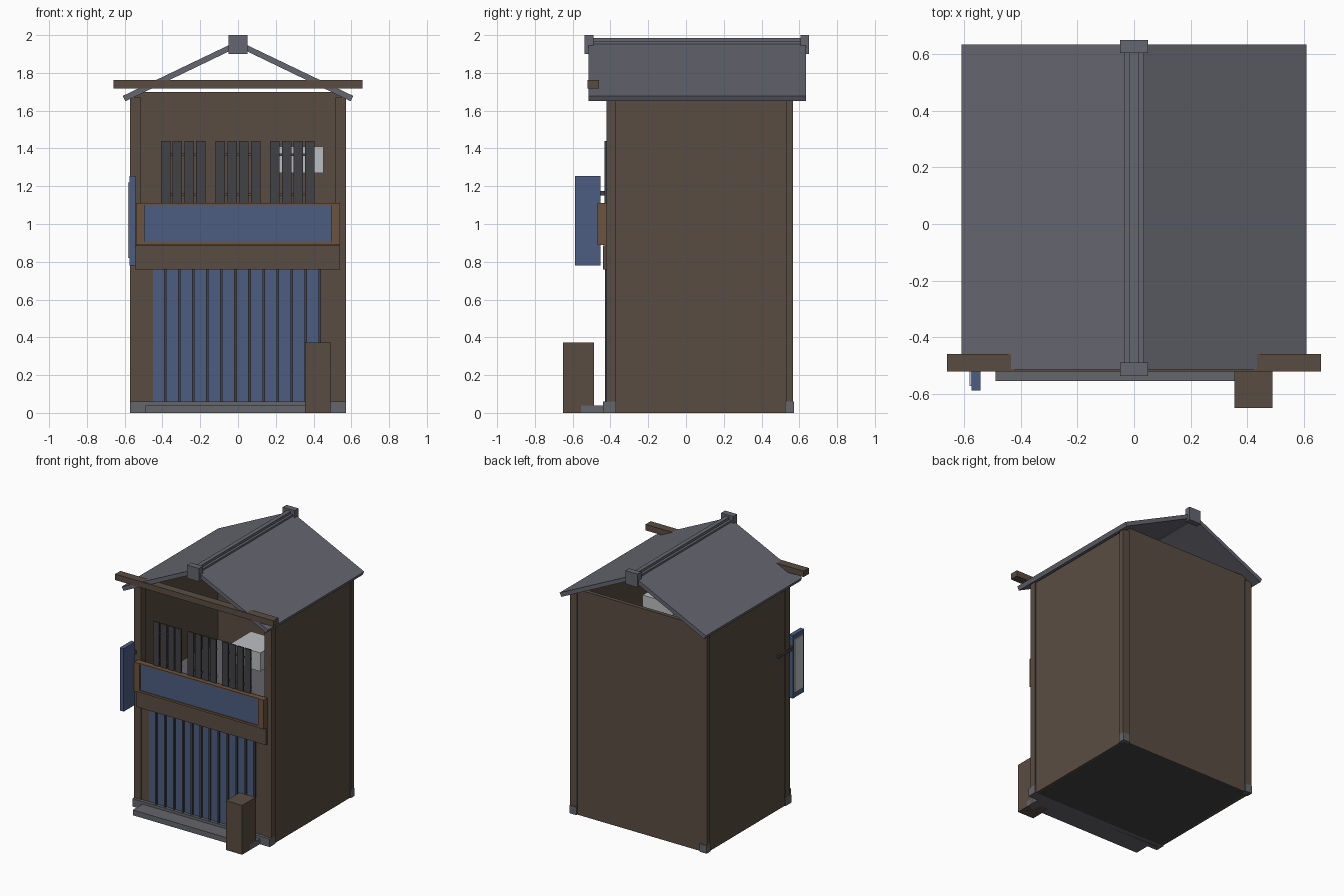
import bpy, bmesh

if "Cube" in bpy.data.objects:
    bpy.data.objects.remove(bpy.data.objects["Cube"])

def material(name, rgb):
    m = bpy.data.materials.new(name)
    m.diffuse_color = (*rgb, 1)
    m.use_nodes = True
    m.node_tree.nodes["Principled BSDF"].inputs["Base Color"].default_value = m.diffuse_color
    return m

WOOD = material("dark_wood", (0.10, 0.073, 0.054))
TRIM = material("trim_wood", (0.15, 0.088, 0.052))
BLUE = material("indigo", (0.075, 0.11, 0.22))
TILE = material("roof_tile", (0.13, 0.132, 0.16))
STONE = material("stone", (0.13, 0.132, 0.145))
DARK = material("dark_lattice", (0.055, 0.055, 0.062))
PALE = material("pale_panel", (0.5, 0.52, 0.54))

def prism(name, profile, y0, y1, mat):
    """Extrude an x-z profile along y."""
    bm = bmesh.new()
    face = bm.faces.new([bm.verts.new((x, y0, z)) for x, z in profile])
    ext = bmesh.ops.extrude_face_region(bm, geom=[face])
    verts = [g for g in ext["geom"] if isinstance(g, bmesh.types.BMVert)]
    bmesh.ops.translate(bm, verts=verts, vec=(0, y1 - y0, 0))
    bmesh.ops.recalc_face_normals(bm, faces=bm.faces)
    me = bpy.data.meshes.new(name)
    bm.to_mesh(me)
    bm.free()
    me.materials.append(mat)
    ob = bpy.data.objects.new(name, me)
    bpy.context.collection.objects.link(ob)
    return ob

def box(name, x, y, z, mat):
    return prism(name, [(x[0], z[0]), (x[1], z[0]), (x[1], z[1]), (x[0], z[1])], y[0], y[1], mat)

def mirrored(x0, x1):
    return (("right", (x0, x1)), ("left", (-x1, -x0)))

# Shell: floors, side walls, back wall, corner posts with stone feet
box("ground_floor", (-0.55, 0.55), (-0.41, 0.55), (0.0, 0.03), DARK)
box("upper_floor", (-0.55, 0.55), (-0.40, 0.55), (0.87, 0.90), STONE)
box("back_wall", (-0.55, 0.55), (0.53, 0.56), (0.0, 1.70), WOOD)
for side, xs in mirrored(0.54, 0.565):
    box(f"{side}_wall", xs, (-0.41, 0.56), (0.0, 1.66), WOOD)
for side, xs in mirrored(0.515, 0.573):
    box(f"{side}_front_post", xs, (-0.42, -0.37), (0.06, 1.67), WOOD)
    box(f"{side}_back_post", xs, (0.53, 0.567), (0.06, 1.67), WOOD)
    box(f"{side}_back_post_foot", xs, (0.525, 0.572), (0.0, 0.06), STONE)

# Sill and front step
box("stone_sill", (-0.573, 0.573), (-0.44, -0.37), (0.0, 0.06), STONE)
box("front_step", (-0.49, 0.49), (-0.555, -0.43), (0.0, 0.04), STONE)

# Entrance: side infill, indigo door panel and slats
for side, xs in mirrored(0.44, 0.52):
    box(f"{side}_door_jamb", xs, (-0.415, -0.39), (0.06, 0.78), WOOD)
box("door_panel", (-0.45, 0.44), (-0.417, -0.395), (0.06, 0.78), BLUE)
for i in range(12):
    x = -0.386 + 0.0745 * i
    box(f"door_slat_{i}", (x - 0.007, x + 0.007), (-0.428, -0.41), (0.06, 0.78), DARK)

# Lintel and signboard with raised frame
box("lintel", (-0.545, 0.54), (-0.44, -0.39), (0.76, 0.885), WOOD)
box("sign_panel", (-0.50, 0.495), (-0.458, -0.42), (0.90, 1.105), BLUE)
box("sign_back", (-0.535, 0.535), (-0.43, -0.40), (0.885, 1.10), WOOD)
for side, xs in mirrored(0.495, 0.54):
    box(f"sign_frame_{side}", xs, (-0.468, -0.42), (0.89, 1.11), TRIM)
for part, z in (("bottom", (0.89, 0.905)), ("top", (1.10, 1.11))):
    box(f"sign_frame_{part}", (-0.495, 0.495), (-0.465, -0.42), z, TRIM)

# Three upper window lattices
for w, cx in enumerate((-0.29, 0.0, 0.288)):
    for i in range(4):
        x = cx - 0.118 + 0.062 * i
        box(f"window_{w}_slat_{i}", (x, x + 0.05), (-0.432, -0.42), (1.09, 1.44), DARK)
    for i, z in enumerate((1.15, 1.36)):
        box(f"window_{w}_rail_{i}", (cx - 0.118, cx + 0.118), (-0.424, -0.414), (z, z + 0.012), WOOD)

# Pale unit inside the upper storey
box("pale_unit", (0.20, 0.453), (-0.38, -0.13), (1.27, 1.41), PALE)

# Roof slopes, stacked ridge, end caps and front beam
for side, s in (("right", 1), ("left", -1)):
    prism(f"{side}_roof", [(0, 1.97), (s * 0.61, 1.678), (s * 0.596, 1.65), (0, 1.937)],
          -0.515, 0.635, TILE)
box("ridge_base", (-0.035, 0.035), (-0.50, 0.62), (1.93, 1.967), TILE)
box("ridge_top", (-0.016, 0.016), (-0.50, 0.62), (1.96, 1.985), TILE)
for end, ys in (("front", (-0.537, -0.49)), ("back", (0.605, 0.65))):
    box(f"{end}_ridge_cap", (-0.05, 0.05), ys, (1.90, 2.0), TILE)
box("front_eave_beam", (-0.66, 0.66), (-0.522, -0.46), (1.717, 1.762), WOOD)

# Projecting side sign on a bracket
box("side_sign", (-0.575, -0.543), (-0.588, -0.452), (0.78, 1.255), BLUE)
box("side_sign_face", (-0.582, -0.57), (-0.572, -0.468), (0.82, 1.22), PALE)
box("side_sign_bracket", (-0.58, -0.555), (-0.46, -0.28), (1.15, 1.175), DARK)

# Wooden stand by the door
box("front_stand", (0.355, 0.49), (-0.65, -0.488), (0.0, 0.372), WOOD)
